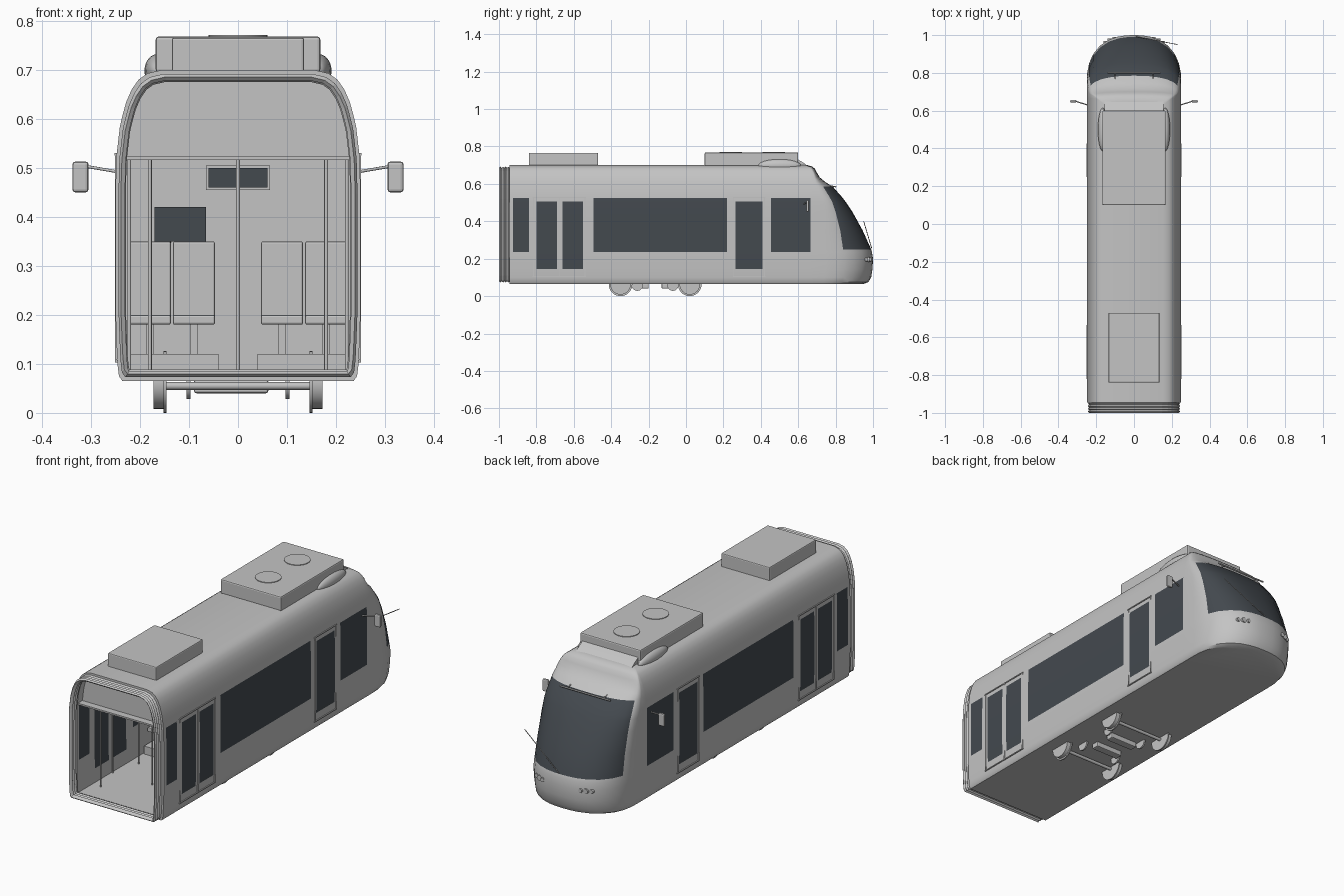
import bpy, bmesh, math
from mathutils import Vector

cube = bpy.data.objects.get("Cube")
if cube:
    bpy.data.objects.remove(cube, do_unlink=True)


def material(name, color):
    mat = bpy.data.materials.new(name)
    mat.use_nodes = True
    mat.diffuse_color = (*color, 1)
    mat.node_tree.nodes["Principled BSDF"].inputs["Base Color"].default_value = (*color, 1)
    return mat


GREY = material("light_grey", (0.55, 0.55, 0.55))
GLASS = material("dark_glass", (0.057, 0.067, 0.078))


def finish(name, bm, mats=(GREY,), thickness=0, smooth=True):
    """Turn a bmesh into a named object, optionally as a thick shell."""
    mesh = bpy.data.meshes.new(name)
    bm.to_mesh(mesh)
    bm.free()
    for mat in mats:
        mesh.materials.append(mat)
    obj = bpy.data.objects.new(name, mesh)
    bpy.context.collection.objects.link(obj)
    bpy.ops.object.select_all(action="DESELECT")
    obj.select_set(True)
    bpy.context.view_layer.objects.active = obj
    if thickness:
        shell = obj.modifiers.new("shell", "SOLIDIFY")
        shell.thickness = thickness
        shell.offset = -1
        bpy.ops.object.modifier_apply(modifier=shell.name)
    if smooth:
        bpy.ops.object.shade_smooth_by_angle(angle=math.radians(35))
    return obj


def box(name, low, high, mat=GREY, bevel=0):
    bm = bmesh.new()
    bmesh.ops.create_cube(bm, size=1)
    low, high = Vector(low), Vector(high)
    for v in bm.verts:
        v.co = Vector(c * s for c, s in zip(v.co, high - low)) + (low + high) / 2
    if bevel:
        bmesh.ops.bevel(bm, geom=bm.edges[:], offset=bevel, segments=2,
                        affect="EDGES", profile=0.5)
    return finish(name, bm, (mat,), smooth=False)


def rod(name, start, end, radius, sides=12):
    start, end = Vector(start), Vector(end)
    axis = end - start
    bm = bmesh.new()
    bmesh.ops.create_cone(bm, cap_ends=True, segments=sides, radius1=radius,
                          radius2=radius, depth=axis.length)
    turn = axis.to_track_quat("Z", "Y")
    for v in bm.verts:
        v.co = turn @ v.co + (start + end) / 2
    return finish(name, bm)


# Body levels: height, half width, nose tip, nose length
LEVELS = [
    (.065, .236, .95, .22), (.075, .243, .975, .24), (.1, .246, .99, .25),
    (.145, .248, .997, .25), (.2, .25, 1, .25), (.235, .25, .994, .25),
    (.25, .25, .99, .25), (.35, .25, .945, .2), (.45, .25, .89, .15),
    (.505, .249, .853, .12), (.525, .248, .838, .113), (.585, .241, .785, .085),
    (.61, .235, .745, .055), (.635, .228, .715, .03), (.66, .217, .7, .02),
    (.68, .203, .69, .02), (.693, .185, .675, .02), (.7, .155, .65, .02),
]
REAR = -.945
POWER = 2.4
NOSE_STEPS = [0, .2, .4, .6, .78, .9, .97, .995, 1]
SCREEN_STEP = .4
# Side glazing: start, end, bottom, top
PANE, DOOR = (.235, .525), (.145, .505)
WINDOWS = [(-.925, -.84, *PANE), (-.8, -.69, *DOOR), (-.66, -.55, *DOOR),
           (-.495, .22, *PANE), (.265, .41, *DOOR), (.455, .665, *PANE)]


def nose_width(step):
    return (1 - step ** POWER) ** (1 / POWER)


def outline(z, width, tip, length):
    """Plan outline at one height, from one rear corner round the nose."""
    straight = [REAR] + [y for w in WINDOWS for y in w[:2]]
    half = [(-width, min(y, tip - length)) for y in straight]
    half += [(-width * nose_width(s), tip - length + length * s) for s in NOSE_STEPS]
    return [(x, y, z) for x, y in half] + [(-x, y, z) for x, y in reversed(half[:-1])]


def is_glass(center, column, count):
    side = min(column, count - 1 - column)
    first = 1 + 2 * len(WINDOWS) + NOSE_STEPS.index(SCREEN_STEP)
    if side >= first:
        return PANE[0] + .015 < center.z < .585
    return side < 2 * len(WINDOWS) and any(
        a < center.y < b and low < center.z < high for a, b, low, high in WINDOWS)


# Hollow body shell with glazed faces, open at the coupling end
bm = bmesh.new()
rows = [[bm.verts.new(p) for p in outline(*level)] for level in LEVELS]
count = len(rows[0]) - 1
for below, above in zip(rows, rows[1:]):
    for i in range(count):
        face = bm.faces.new((below[i], above[i], above[i + 1], below[i + 1]))
        face.material_index = int(is_glass(face.calc_center_median(), i, count))
bm.faces.new(rows[0])
bm.faces.new(rows[-1][::-1])
bmesh.ops.remove_doubles(bm, verts=bm.verts, dist=.0001)
finish("body_shell", bm, (GREY, GLASS), thickness=.015)


def section(levels, scale=1):
    """Closed cross-section through the body."""
    right = [(w * scale, .38 + (z - .38) * scale) for z, w, *rest in levels]
    return right + [(-x, z) for x, z in reversed(right)]


# Ribbed bellows round the open end
bm = bmesh.new()
rings = []
for k in range(9):
    loop = section(LEVELS, .975 if k % 2 else .955)
    rings.append([bm.verts.new((x, REAR + .003 - k * .00725, z)) for x, z in loop])
for a, b in zip(rings, rings[1:]):
    for i in range(len(a)):
        j = (i + 1) % len(a)
        bm.faces.new((a[i], a[j], b[j], b[i]))
bmesh.ops.recalc_face_normals(bm, faces=bm.faces)
finish("bellows", bm, thickness=.01, smooth=False)

# Panel above the gangway, ceiling and cab partition
bm = bmesh.new()
upper = [level for level in LEVELS if level[0] > .52]
bm.faces.new([bm.verts.new((x, -.9, z)) for x, z in section(upper, .965)])
finish("gangway_header", bm, thickness=.008, smooth=False)
box("ceiling", (-.234, -.935, .516), (.234, .44, .524))
box("cab_partition", (-.236, .435, .08), (.236, .445, .52))

# Passenger displays
box("display_frame", (-.065, .42, .455), (.065, .435, .505))
box("display_screen", (-.06, .415, .46), (.06, .42, .5), GLASS)
box("monitor", (-.17, .41, .35), (-.065, .419, .42), GLASS)
rod("monitor_stand", (-.14, .425, .33), (-.14, .425, .36), .003)

# Seats in pairs on plinths, and grab poles
for side in (-1, 1):
    def across(name, near, far, y0, y1, z0, z1, bevel=0):
        x0, x1 = sorted((side * near, side * far))
        box(name, (x0, y0, z0), (x1, y1, z1), bevel=bevel)

    across("seat_plinth", .04, .22, -.43, .18, .08, .12)
    for y in (-.4, -.2, 0):
        for inner in (.047, .137):
            across("seat_cushion", inner, inner + .086, y, y + .1, .18, .2, .004)
            across("seat_back", inner, inner + .086, y + .1, y + .115, .18, .35, .004)
            across("seat_leg", inner + .035, inner + .05, y + .04, y + .06, .12, .18)
    for y in (-.83, -.53):
        rod("grab_pole", (side * .18, y, .08), (side * .18, y, .518), .004)
    rod("door_post", (side * .222, -.675, .08), (side * .222, -.675, .518), .004)

    # Door rails, sills and seams
    for y0, y1 in ((-.82, -.535), (.25, .425)):
        across("door_rail", .247, .252, y0, y1, .525, .53)
        across("door_sill", .245, .251, y0, y1, .103, .108)
    for y in (-.815, -.675, -.54, .255, .42):
        across("door_seam", .247, .2515, y - .002, y + .002, .108, .525)

    # Mirrors
    rod("mirror_arm", (side * .245, .63, .492), (side * .31, .65, .503), .003)
    across("mirror_head", .305, .338, .643, .657, .45, .513, .006)

    # Headlamp clusters
    for x, radius in ((.105, .01), (.128, .013), (.152, .01)):
        y = .75 + .25 * nose_width(x / .25)
        rod("headlamp", (side * x, y - .015, .195), (side * x, y + .004, .195), radius, 16)

    # Roof fairings
    bm = bmesh.new()
    bmesh.ops.create_uvsphere(bm, u_segments=24, v_segments=12, radius=1)
    for v in bm.verts:
        v.co = (side * .165 + v.co.x * .026, .5 + v.co.y * .115, .698 + v.co.z * .034)
    finish("roof_fairing", bm)

    # Wheels with flanges, and brake discs
    for y in (-.35, .02):
        rod("wheel", (side * .15, y, .063), (side * .172, y, .063), .055, 32)
        rod("wheel_flange", (side * .146, y, .063), (side * .152, y, .063), .063, 32)
        inward = y + (.09 if y < -.1 else -.09)
        rod("brake_disc", (side * .097, inward, .058), (side * .105, inward, .058), .03, 20)

rod("centre_pole", (0, -.68, .08), (0, -.68, .518), .004)

# Axles and underfloor bars
for y, bar in ((-.35, -.22), (.02, -.11)):
    rod("axle", (-.15, y, .055), (.15, y, .055), .008)
    box("underfloor_bar", (-.09, bar - .02, .04), (.062, bar + .02, .068), bevel=.005)

# Roof units with fan rings
box("rear_roof_unit", (-.135, -.84, .695), (.135, -.47, .766), bevel=.005)
box("front_roof_unit", (-.168, .1, .695), (.168, .6, .768), bevel=.006)
for y in (.24, .47):
    rod("roof_fan", (0, y, .765), (0, y, .771), .06, 32)

# Sloped hood ahead of the front roof unit
bm = bmesh.new()
ends = [[bm.verts.new((x, y, z)) for y, z in ((.59, .69), (.59, .735), (.625, .715), (.66, .69))]
        for x in (-.155, .155)]
bm.faces.new(ends[0])
bm.faces.new(ends[1][::-1])
for i in range(4):
    j = (i + 1) % 4
    bm.faces.new((ends[0][i], ends[1][i], ends[1][j], ends[0][j]))
bmesh.ops.recalc_face_normals(bm, faces=bm.faces)
finish("roof_hood", bm)

# Windscreen rail and wiper
rod("windscreen_rail", (-.14, .8, .585), (.14, .8, .585), .004)
for x in (-.1, .1):
    rod("rail_bracket", (x, .765, .59), (x, .8, .585), .003)
rod("wiper", (.01, .993, .255), (.23, .95, .4), .002, 8)
